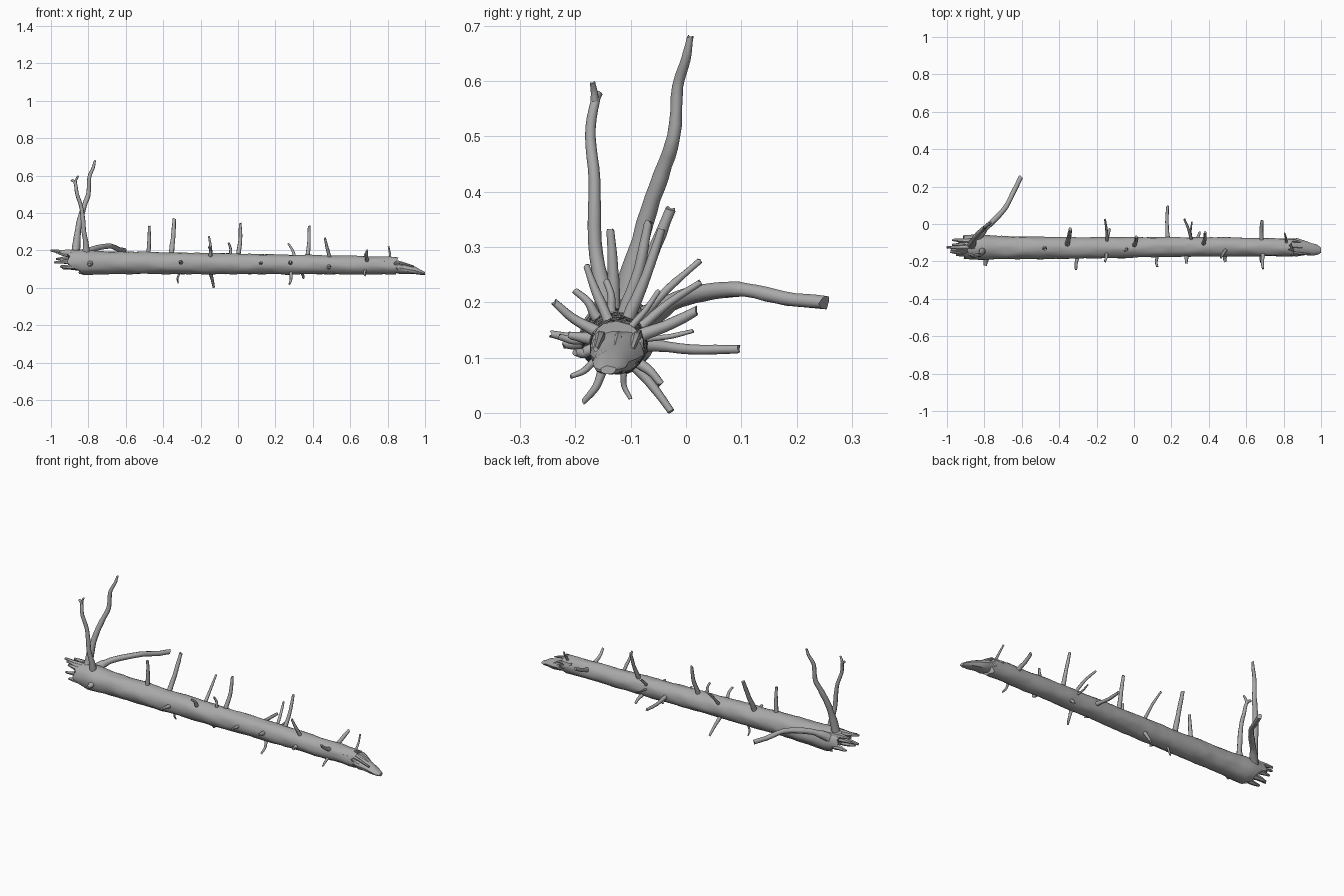
import bpy, bmesh, math, random
from mathutils import Vector, noise

random.seed(4)
cube = bpy.data.objects.get("Cube")
if cube:
    bpy.data.objects.remove(cube, do_unlink=True)

# One weathered wood colour
wood = bpy.data.materials.new("grey_wood")
wood.use_nodes = True
COLOUR = (0.4, 0.4, 0.4, 1)
wood.diffuse_color = COLOUR
wood.node_tree.nodes["Principled BSDF"].inputs["Base Color"].default_value = COLOUR

AXIS_Y = -0.125


def axis(x):
    """Centre of the trunk at a given x."""
    return Vector((x, AXIS_Y + 0.003 * math.sin(4 * x), 0.128 - 0.01 * x))


def trunk_radius(x):
    return 0.055 - 0.009 * x


def finish(bm, name, angle=50):
    bmesh.ops.recalc_face_normals(bm, faces=bm.faces)
    mesh = bpy.data.meshes.new(name)
    bm.to_mesh(mesh)
    bm.free()
    mesh.materials.append(wood)
    obj = bpy.data.objects.new(name, mesh)
    bpy.context.collection.objects.link(obj)
    bpy.ops.object.select_all(action="DESELECT")
    obj.select_set(True)
    bpy.context.view_layer.objects.active = obj
    bpy.ops.object.shade_smooth_by_angle(angle=math.radians(angle))
    return obj


def skin(bm, rings):
    """Bridge rings of vertices and cap both ends."""
    count = len(rings[0])
    for a, b in zip(rings, rings[1:]):
        for i in range(count):
            j = (i + 1) % count
            bm.faces.new((a[i], a[j], b[j], b[i]))
    bm.faces.new(rings[0])
    bm.faces.new(rings[-1])


def spline(points, steps=4):
    """Catmull-Rom subdivision of a path."""
    p = [points[0] * 2 - points[1]] + points + [points[-1] * 2 - points[-2]]
    path = []
    for k in range(1, len(p) - 2):
        a, b, c, d = p[k - 1:k + 3]
        for s in range(steps):
            t = s / steps
            path.append(0.5 * (2 * b + (c - a) * t + (2 * a - 5 * b + 4 * c - d) * t * t
                               + (3 * b - a - 3 * c + d) * t ** 3))
    return path + [points[-1]]


def branch(name, points, base, tip, flare=0.6, sides=8):
    """Tapered, slightly lumpy tube with a flared root."""
    path = spline([Vector(p) for p in points])
    bm = bmesh.new()
    rings = []
    last = len(path) - 1
    normal = (path[1] - path[0]).orthogonal().normalized()
    for k, centre in enumerate(path):
        tangent = (path[min(k + 1, last)] - path[max(k - 1, 0)]).normalized()
        normal = (normal - tangent * normal.dot(tangent)).normalized()
        side = tangent.cross(normal)
        t = k / last
        r = (base + (tip - base) * t) * (1 + flare * max(0, 1 - 4 * t))
        ring = []
        for i in range(sides):
            a = math.tau * i / sides
            out = normal * math.cos(a) + side * math.sin(a)
            lump = 1 + 0.18 * noise.noise((centre + out * r) * 30)
            ring.append(bm.verts.new(centre + out * r * lump))
        rings.append(ring)
    skin(bm, rings)
    # Slanted broken tip
    for v in rings[-1]:
        v.co += (path[-1] - path[-2]).normalized() * random.uniform(-tip, tip) * 0.5
    return finish(bm, name)


# Trunk: bumpy tapering cylinder with ragged ends
SIDES, START, END = 24, -0.9, 0.84
bm = bmesh.new()
rings = []
LENGTHS = 90
for k in range(LENGTHS + 1):
    x = START + (END - START) * k / LENGTHS
    ring = []
    for i in range(SIDES):
        a = math.tau * i / SIDES
        out = Vector((0, math.cos(a), math.sin(a)))
        n = noise.noise(Vector((x * 9, out.y * 2, out.z * 2)))
        fine = noise.noise(Vector((x * 25, out.y * 4, out.z * 4)))
        swell = 0.006 * math.exp(-((x + 0.82) / 0.06) ** 2)
        r = trunk_radius(x) * (1 + 0.07 * n + 0.04 * fine) + swell
        co = axis(x) + out * r
        if k in (0, LENGTHS):
            co.x += random.uniform(-0.02, 0.02)
        # lower left end is broken away
        co.x += max(0, START + 0.08 - x) * 0.8 * max(0, -out.z)
        ring.append(bm.verts.new(co))
    rings.append(ring)
skin(bm, rings)
finish(bm, "trunk")

# Broken wedge at the right end: x, centre y, bottom z, top z, half width
WEDGE = [(0.79, -0.125, 0.08, 0.155, 0.042), (0.84, -0.125, 0.078, 0.152, 0.046),
         (0.87, -0.125, 0.074, 0.137, 0.047), (0.91, -0.128, 0.073, 0.124, 0.042),
         (0.95, -0.135, 0.072, 0.113, 0.035), (0.98, -0.138, 0.068, 0.096, 0.026),
         (1.0, -0.14, 0.07, 0.085, 0.014)]
bm = bmesh.new()
rings = []
for x, y, low, high, half in WEDGE:
    ring = []
    for i in range(14):
        a = math.tau * i / 14
        k = 1 + random.uniform(-0.13, 0.08)
        ring.append(bm.verts.new((x, y + half * k * math.cos(a),
                                  (low + high) / 2 + (high - low) / 2 * k * math.sin(a))))
    rings.append(ring)
skin(bm, rings)
finish(bm, "broken_right_end", 30)

# Splinters at the left end: tip x, y, z
SPLINTERS = [(-1.0, -0.125, 0.2), (-0.97, -0.085, 0.19), (-0.98, -0.15, 0.135),
             (-0.95, -0.165, 0.115), (-0.97, -0.11, 0.155), (-0.96, -0.155, 0.185),
             (-0.94, -0.1, 0.105), (-0.98, -0.14, 0.195)]
for n, tip in enumerate(SPLINTERS):
    tip = Vector(tip)
    root = axis(-0.85).lerp(Vector((-0.85, tip.y, tip.z)), 0.8)
    mid = root.lerp(tip, 0.55) + Vector((0, 0, random.uniform(-0.006, 0.006)))
    branch(f"splinter_{n + 1}", [root, mid, tip], 0.02, 0.006, 0, 6)
# Splinters lying along the right break
for n, y in enumerate((-0.09, -0.12, -0.155)):
    branch(f"right_splinter_{n + 1}", [(0.78, y, 0.14), (0.85, y, 0.138),
           (0.9 + 0.02 * n, y - 0.008, 0.115)], 0.013, 0.005, 0, 6)

# Three long limbs near the left end
branch("tall_limb", [(-0.87, -0.12, 0.15), (-0.865, -0.105, 0.22), (-0.85, -0.075, 0.34),
                     (-0.825, -0.045, 0.43), (-0.80, -0.022, 0.5), (-0.795, -0.015, 0.59),
                     (-0.775, 0.0, 0.64), (-0.765, 0.008, 0.68)], 0.02, 0.006)
branch("forked_limb", [(-0.81, -0.135, 0.15), (-0.812, -0.15, 0.22), (-0.825, -0.165, 0.31),
                       (-0.835, -0.165, 0.42), (-0.86, -0.173, 0.5), (-0.87, -0.165, 0.56),
                       (-0.89, -0.158, 0.577)], 0.015, 0.007)
branch("fork_twig", [(-0.872, -0.165, 0.555), (-0.865, -0.166, 0.58), (-0.855, -0.169, 0.597)],
       0.008, 0.005, 0)
branch("bent_limb", [(-0.86, -0.1, 0.15), (-0.82, -0.05, 0.185), (-0.77, 0.0, 0.21),
                     (-0.71, 0.06, 0.221), (-0.675, 0.11, 0.222), (-0.64, 0.18, 0.207),
                     (-0.605, 0.25, 0.2)], 0.018, 0.012)

# Shorter branches: root x, then tip x, y, z, and thickness
UPPER = [(-0.48, -0.475, -0.137, 0.33, 0.012), (-0.36, -0.34, -0.027, 0.37, 0.015),
         (-0.14, -0.155, 0.025, 0.275, 0.009), (0.0, 0.012, -0.068, 0.345, 0.013),
         (0.37, 0.38, -0.045, 0.33, 0.012), (0.32, 0.27, 0.025, 0.235, 0.009),
         (0.5, 0.465, -0.18, 0.265, 0.01), (-0.03, -0.05, -0.145, 0.24, 0.009),
         (0.82, 0.805, -0.05, 0.22, 0.007), (-0.14, -0.155, -0.2, 0.22, 0.01)]
SIDE = [(0.18, 0.18, 0.095, 0.115, 0.012), (0.68, 0.685, 0.02, 0.185, 0.013),
        (0.3, 0.31, 0.012, 0.148, 0.006), (-0.3, -0.31, -0.245, 0.143, 0.011),
        (0.12, 0.125, -0.23, 0.138, 0.009), (0.69, 0.69, -0.238, 0.2, 0.011),
        (0.28, 0.28, -0.21, 0.14, 0.011), (0.48, 0.49, -0.2, 0.11, 0.011),
        (-0.78, -0.795, -0.22, 0.125, 0.016)]
LOWER = [(-0.16, -0.13, -0.028, 0.004, 0.011), (-0.31, -0.32, -0.1, 0.025, 0.006),
         (0.29, 0.275, -0.185, 0.02, 0.009), (0.32, 0.35, -0.045, 0.052, 0.011),
         (0.68, 0.68, -0.208, 0.066, 0.007)]
for label, group in (("upper", UPPER), ("side", SIDE), ("lower", LOWER)):
    for n, (x, *tip, r) in enumerate(group):
        root, tip = axis(x), Vector(tip)
        out = (tip - root).normalized()
        skin_point = root + out * trunk_radius(x)
        bend = out.orthogonal() * random.uniform(-0.006, 0.006)
        mid = skin_point.lerp(tip, 0.5) + bend
        branch(f"{label}_branch_{n + 1}", [root + out * 0.02, skin_point, mid, tip],
               r * 1.15, r * 0.6, 0.9)
